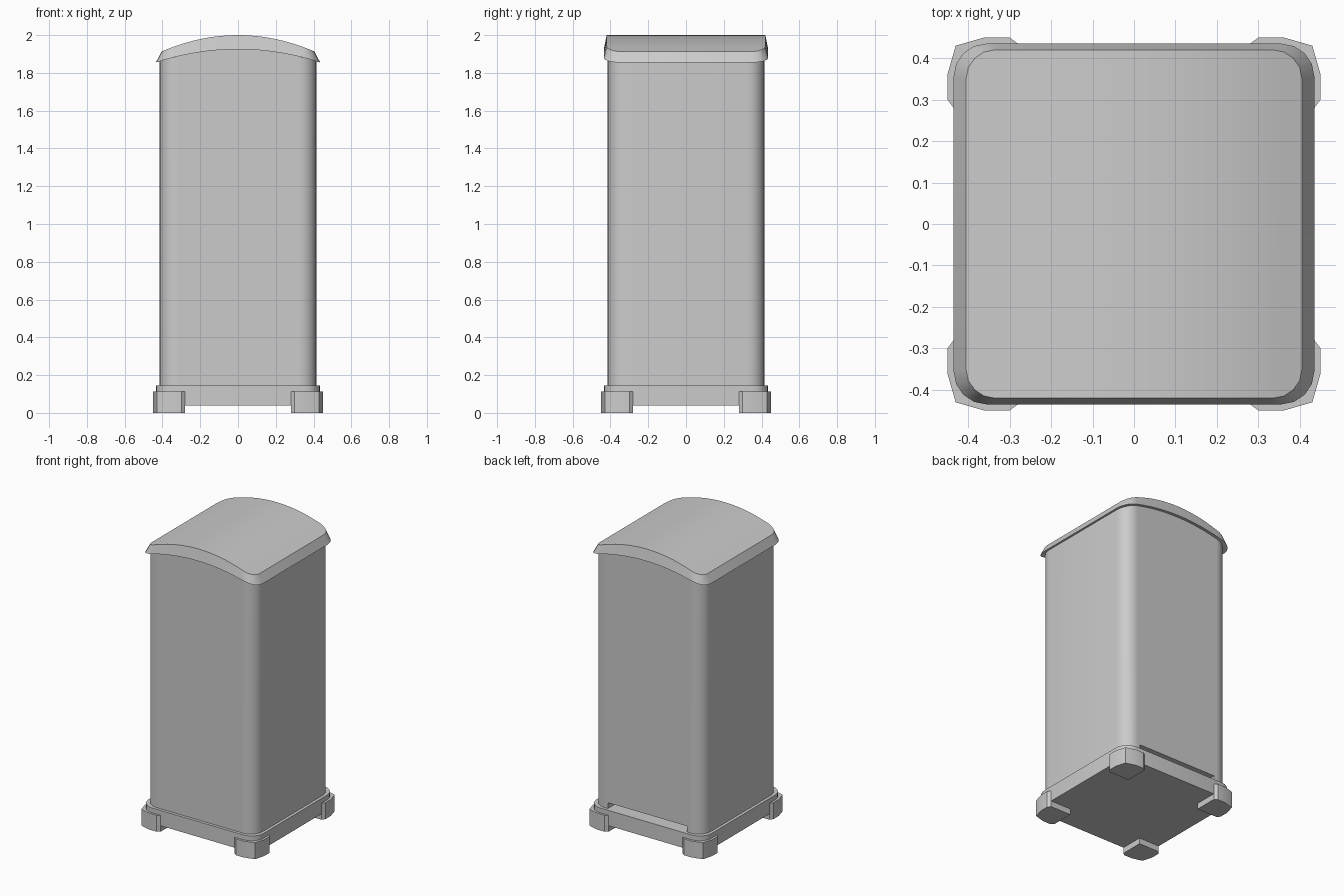
import bpy, bmesh, math
from mathutils import Vector

cube = bpy.data.objects.get("Cube")
if cube:
    bpy.data.objects.remove(cube, do_unlink=True)

grey = bpy.data.materials.new("light_grey")
grey.use_nodes = True
colour = (0.6, 0.6, 0.6, 1)
grey.diffuse_color = colour
grey.node_tree.nodes["Principled BSDF"].inputs["Base Color"].default_value = colour


def rounded(hx, hy, r, steps):
    """Counter-clockwise rounded rectangle."""
    pts = []
    for q, (sx, sy) in enumerate([(1, 1), (-1, 1), (-1, -1), (1, -1)]):
        for i in range(steps + 1):
            a = (q + i / steps) * math.pi / 2
            pts.append((sx * (hx - r) + r * math.cos(a), sy * (hy - r) + r * math.sin(a)))
    return pts


def loft(rings):
    """Closed solid through rings of (outline, z)."""
    bm = bmesh.new()
    loops = [[bm.verts.new((x, y, z)) for x, y in pts] for pts, z in rings]
    for a, b in zip(loops, loops[1:]):
        n = len(a)
        for i in range(n):
            j = (i + 1) % n
            bm.faces.new((a[i], a[j], b[j], b[i]))
    bm.faces.new(loops[0][::-1])
    bm.faces.new(loops[-1])
    bmesh.ops.recalc_face_normals(bm, faces=bm.faces)
    return bm


def slice_x(bm, limit, count):
    """Cut into strips across x so the solid can be arched."""
    for i in range(count):
        x = limit * (2 * i / (count - 1) - 1)
        bmesh.ops.bisect_plane(bm, geom=bm.verts[:] + bm.edges[:] + bm.faces[:],
                               plane_co=(x, 0, 0), plane_no=(1, 0, 0))


def finish(name, bm):
    mesh = bpy.data.meshes.new(name)
    bm.to_mesh(mesh)
    bm.free()
    mesh.materials.append(grey)
    obj = bpy.data.objects.new(name, mesh)
    bpy.context.collection.objects.link(obj)
    return obj


def smooth(obj):
    bpy.ops.object.select_all(action='DESELECT')
    obj.select_set(True)
    bpy.context.view_layer.objects.active = obj
    bpy.ops.object.shade_smooth_by_angle(angle=math.radians(28))


def cut(obj, cutter):
    mod = obj.modifiers.new("cut", 'BOOLEAN')
    mod.operation, mod.solver, mod.object = 'DIFFERENCE', 'EXACT', cutter
    cutter.hide_render = True
    bpy.context.view_layer.objects.active = obj
    bpy.ops.object.modifier_apply(modifier=mod.name)
    bpy.data.objects.remove(cutter, do_unlink=True)


# Cabinet body with a top that follows the lid
plan = rounded(0.415, 0.415, 0.09, 6)
bm = loft([(plan, 0.135), (plan, 1.94)])
slice_x(bm, 0.32, 13)
for v in bm.verts:
    if v.co.z > 1:
        v.co.z -= 0.37 * v.co.x ** 2
body = finish("body", bm)

# Recessed rear door with rounded top corners
bottom, top = 0.1, 1.74
door = rounded(0.3, (top - bottom) / 2, 0.035, 5)
bm = loft([(door, 0.385), (door, 0.6)])
for v in bm.verts:
    x, y, z = v.co
    v.co = Vector((x, z, y + (top + bottom) / 2))
bmesh.ops.recalc_face_normals(bm, faces=bm.faces)
cut(body, finish("door_cutter", bm))

# Gap below the door
bm = bmesh.new()
bmesh.ops.create_cube(bm, size=1)
for v in bm.verts:
    v.co = Vector((v.co.x * 0.6, 0.45 + v.co.y * 0.26, 0.14 + v.co.z * 0.09))
cut(body, finish("gap_cutter", bm))
smooth(body)

# Arched lid with sloping edges
bm = loft([(rounded(0.435, 0.435, 0.08, 4), 1.925), (rounded(0.405, 0.42, 0.07, 4), 2.0)])
slice_x(bm, 0.33, 15)
for v in bm.verts:
    v.co.z -= (0.53 if v.co.z > 1.96 else 0.37) * v.co.x ** 2
smooth(finish("lid", bm))

# Base plate
plate = rounded(0.435, 0.435, 0.09, 5)
smooth(finish("base_plate", loft([(plate, 0.04), (plate, 0.145)])))

# Corner feet
foot = [(0.28, 0.28), (0.435, 0.28), (0.45, 0.3), (0.45, 0.36),
        (0.43, 0.43), (0.36, 0.45), (0.3, 0.45), (0.28, 0.435)]
for side, sx in (("left", 1), ("right", -1)):
    for end, sy in (("front", -1), ("back", 1)):
        pts = [(x * sx, y * sy) for x, y in foot]
        smooth(finish(f"{end}_{side}_foot", loft([(pts, 0), (pts, 0.112)])))
